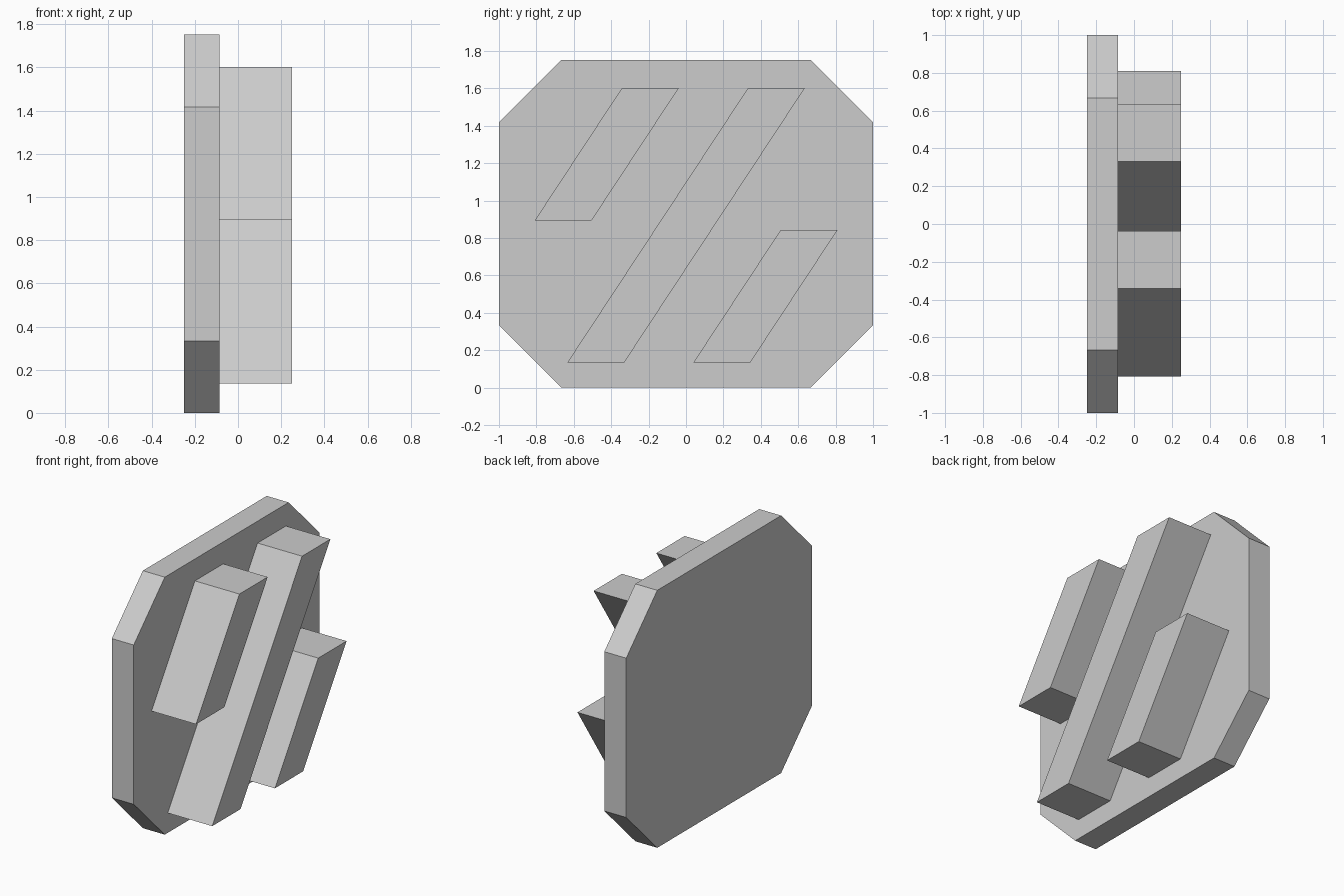
import bpy
import bmesh

cube = bpy.data.objects.get("Cube")
if cube:
    bpy.data.objects.remove(cube, do_unlink=True)

GREY = (0.604, 0.604, 0.604, 1.0)
mat = bpy.data.materials.new("light grey")
mat.use_nodes = True
mat.diffuse_color = GREY
mat.node_tree.nodes["Principled BSDF"].inputs["Base Color"].default_value = GREY


def prism(name, outline, x0, x1):
    """Extrude a (y, z) outline along x from x0 to x1."""
    bm = bmesh.new()
    base = bm.faces.new([bm.verts.new((x0, y, z)) for y, z in outline])
    side = bmesh.ops.extrude_face_region(bm, geom=[base], use_keep_orig=True)
    moved = [v for v in side["geom"] if isinstance(v, bmesh.types.BMVert)]
    bmesh.ops.translate(bm, verts=moved, vec=(x1 - x0, 0, 0))
    bmesh.ops.recalc_face_normals(bm, faces=bm.faces)
    mesh = bpy.data.meshes.new(name)
    bm.to_mesh(mesh)
    bm.free()
    mesh.materials.append(mat)
    obj = bpy.data.objects.new(name, mesh)
    bpy.context.collection.objects.link(obj)
    return obj


BACK, JOIN, FRONT = -0.25, -0.085, 0.25
HEIGHT, CUT, BAR_WIDTH = 1.752, 0.334, 0.304

# Backing plate with clipped corners
plate = [(-1, CUT), (-1 + CUT, 0), (1 - CUT, 0), (1, CUT),
         (1, HEIGHT - CUT), (1 - CUT, HEIGHT), (-1 + CUT, HEIGHT), (-1, HEIGHT - CUT)]
prism("backing_plate", plate, BACK, JOIN)

# Slanted bars: bottom start y, bottom z, top start y, top z
bars = {
    "upper_short_bar": (-0.808, 0.895, -0.342, 1.603),
    "long_middle_bar": (-0.634, 0.135, 0.332, 1.603),
    "lower_short_bar": (0.04, 0.135, 0.506, 0.843),
}
for name, (y0, z0, y1, z1) in bars.items():
    prism(name, [(y0, z0), (y0 + BAR_WIDTH, z0), (y1 + BAR_WIDTH, z1), (y1, z1)], JOIN, FRONT)
